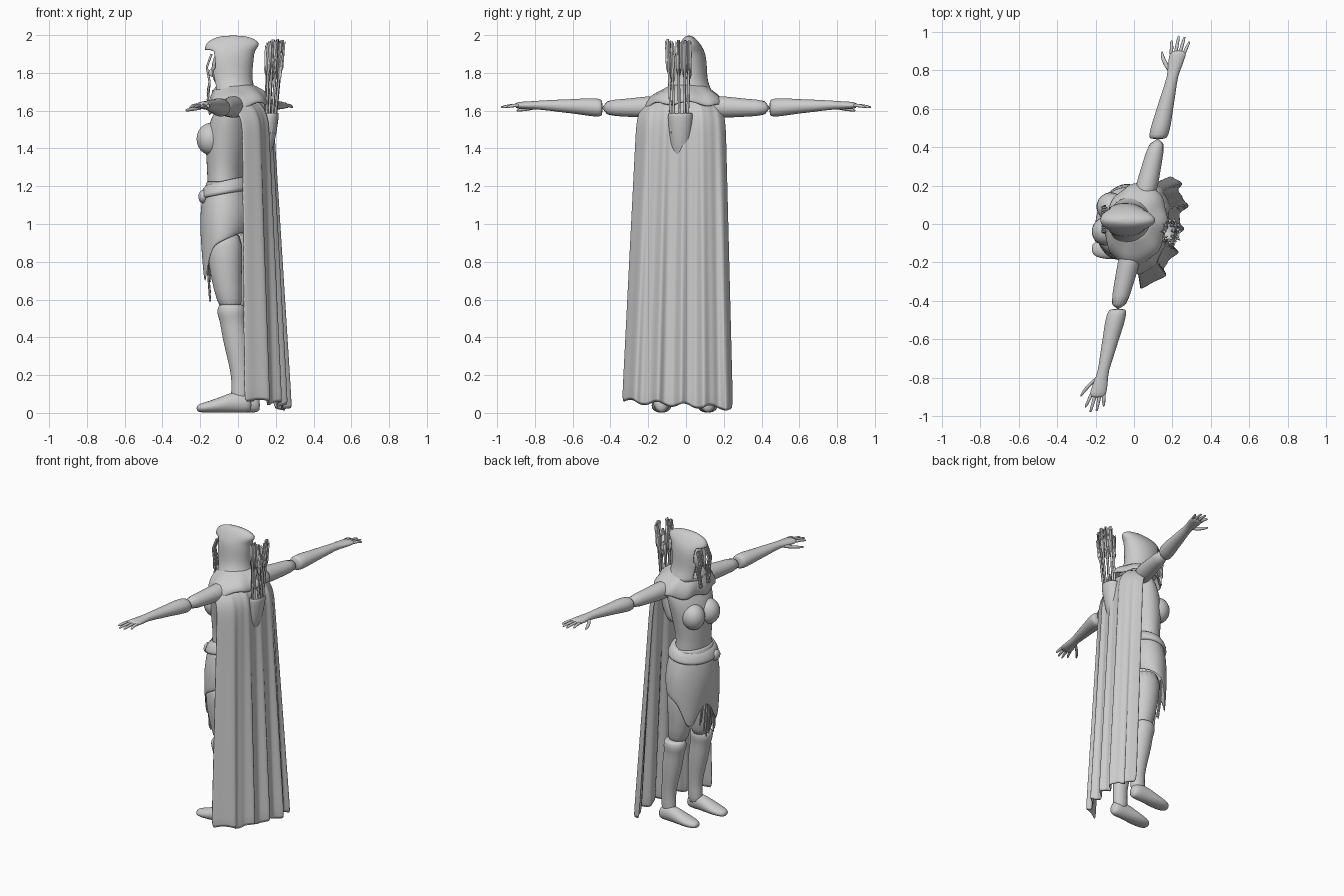
import bpy, bmesh, math, random
from mathutils import Matrix, Vector

random.seed(4)
if "Cube" in bpy.data.objects:
    bpy.data.objects.remove(bpy.data.objects["Cube"])

grey = bpy.data.materials.new("plain_grey")
grey.use_nodes = True
grey.diffuse_color = (0.6, 0.6, 0.6, 1)
grey.node_tree.nodes["Principled BSDF"].inputs["Base Color"].default_value = (0.6, 0.6, 0.6, 1)
TURN = Matrix.Rotation(math.radians(-11), 4, "Z")


def finish(name, bm, smooth=1, thick=0, turn=False):
    if turn:
        bm.transform(TURN)
    bmesh.ops.recalc_face_normals(bm, faces=bm.faces)
    for f in bm.faces:
        f.smooth = True
    mesh = bpy.data.meshes.new(name)
    bm.to_mesh(mesh)
    bm.free()
    mesh.materials.append(grey)
    ob = bpy.data.objects.new(name, mesh)
    bpy.context.collection.objects.link(ob)
    if thick:
        ob.modifiers.new("thickness", "SOLIDIFY").thickness = thick
    if smooth:
        ob.modifiers.new("smooth", "SUBSURF").levels = smooth
        ob.modifiers["smooth"].render_levels = smooth
    return ob


def rings(sections, axis="z", n=16, caps=True, shift=None):
    """Skin elliptical sections (x, y, z, radius a, radius b) laid across an axis."""
    bm = bmesh.new()
    loops = []
    for x, y, z, a, b in sections:
        loop = []
        for i in range(n):
            t = math.tau * i / n
            c, s = a * math.cos(t), b * math.sin(t)
            off = {"z": (c, s, 0), "y": (c, 0, s), "x": (0, c, s)}[axis]
            p = Vector((x, y, z)) + Vector(off)
            if shift:
                p += Vector(shift(t, len(loops)))
            loop.append(bm.verts.new(p))
        loops.append(loop)
    for lo, hi in zip(loops, loops[1:]):
        for i in range(n):
            j = (i + 1) % n
            bm.faces.new((lo[i], lo[j], hi[j], hi[i]))
    if caps:
        bm.faces.new(loops[0])
        bm.faces.new(loops[-1])
    return bm


def ball(name, centre, size, turn=False):
    bm = bmesh.new()
    bmesh.ops.create_uvsphere(bm, u_segments=20, v_segments=12, radius=1,
                              matrix=Matrix.Translation(centre) @ Matrix.Diagonal((*size, 1)))
    return finish(name, bm, 0, turn=turn)


def strands(name, paths, radius):
    data = bpy.data.curves.new(name, "CURVE")
    data.dimensions = "3D"
    data.bevel_depth = radius
    data.bevel_resolution = 1
    data.use_fill_caps = True
    for path in paths:
        spline = data.splines.new("POLY")
        spline.points.add(len(path) - 1)
        for point, p in zip(spline.points, path):
            point.co = (*p, 1)
    data.materials.append(grey)
    bpy.context.collection.objects.link(bpy.data.objects.new(name, data))


# Torso and bust
finish("torso", rings([
    (-.06, 0, 1.1, .1, .15), (-.07, 0, 1.22, .093, .13), (-.07, 0, 1.3, .095, .128),
    (-.06, 0, 1.42, .115, .15), (-.045, 0, 1.52, .115, .165), (-.02, 0, 1.6, .1, .18),
    (0, 0, 1.67, .075, .14), (-.02, .01, 1.76, .05, .05)], n=20), turn=True)
for side, y in (("left", .065), ("right", -.065)):
    ball(side + "_bust", (-.135, y, 1.45), (.075, .075, .085), True)


# Skirt with two long front points, belt and buckle
def hem(t, row):
    a = math.atan2(math.sin(t), math.cos(t))
    point = math.exp(-((abs(a) - 2.5) / .35) ** 2)
    drop = (0, 0, .2, .5, 1)[row]
    return (0, 0, -drop * .17 * point + drop * .06 * math.cos(t))


finish("skirt", rings([
    (-.065, 0, 1.23, .1, .14), (-.06, 0, 1.14, .13, .175), (-.06, 0, 1.05, .142, .195),
    (-.06, 0, .97, .135, .2), (-.06, 0, .9, .122, .2)], n=40, caps=False, shift=hem), 1, .008, True)
finish("belt", rings([
    (-.065, 0, 1.15, .125, .17), (-.065, 0, 1.16, .14, .185), (-.065, 0, 1.19, .132, .175),
    (-.065, 0, 1.22, .115, .158), (-.065, 0, 1.23, .1, .145)], n=28,
    shift=lambda t, row: (0, 0, .025 * math.cos(t))), turn=True)
ball("belt_knot", (-.185, -.06, 1.145), (.025, .04, .035))

# Fringe hanging between the skirt points
strands("fringe", [
    [(-.16 - .002 * i, y, .98), (-.165, y + .004, .82), (-.148, y, random.uniform(.58, .72))]
    for i, y in enumerate([-.1, -.085, -.06, -.035, -.01, .015, .045, .06])], .005)

# Legs and boots
for side, dx, y in (("right", 0, -.12), ("left", .045, .105)):
    out = math.copysign(1, y)
    leg = [(-.07, .98, .1, .09), (-.07, .8, .093, .085), (-.055, .65, .075, .068), (-.035, .53, .06, .055)]
    finish(side + "_leg", rings([(x + dx, y - out * .02, z, a, b) for x, z, a, b in leg]))
    boot = [(-.035, .575, .06, .055), (-.035, .565, .074, .067), (-.035, .52, .078, .07),
            (-.03, .495, .068, .06), (-.015, .4, .07, .06), (0, .3, .06, .052),
            (.015, .18, .046, .04), (.012, .1, .052, .042), (.012, .04, .045, .038)]
    finish(side + "_boot", rings([(x + dx, y, z, a, b) for x, z, a, b in boot]))
    foot = [(.072, .04, .02, .03), (.05, .05, .042, .05), (-.02, .058, .045, .058),
            (-.08, .045, .052, .045), (-.15, .032, .055, .032), (-.2, .026, .042, .024),
            (-.22, .024, .02, .014)]
    finish(side + "_foot", rings([(x + dx, y + out * .01, z, a, b) for x, z, a, b in foot], "x"))

# Arms, gloves and fingers
for side, s in (("right", -1), ("left", 1)):
    def along(y, dx=0, z=1.625):
        return (.02 + .235 * s * y + dx, s * y, z)

    arm = [(.1, 1.62, .06, .06), (.2, 1.62, .06, .06), (.3, 1.615, .052, .048), (.45, 1.615, .043, .043)]
    finish(side + "_arm", rings([(*along(y, 0, z), a, b) for y, z, a, b in arm], "y"))
    glove = [(.44, 1.615, .042, .042), (.46, 1.615, .052, .05), (.52, 1.62, .052, .048),
             (.58, 1.622, .045, .04), (.68, 1.626, .038, .033), (.77, 1.63, .027, .024),
             (.82, 1.628, .038, .022), (.88, 1.628, .045, .02), (.905, 1.627, .04, .014)]
    finish(side + "_glove", rings([(*along(y, 0, z), a, b) for y, z, a, b in glove], "y"))
    for k, reach in enumerate((.955, .98, .975, .95)):
        dx = -.034 + .022 * k
        finish(f"{side}_finger_{k + 1}", rings([
            (*along(.875, dx, 1.628), .011, .011), (*along(.92, dx * 1.15, 1.628), .01, .01),
            (*along(reach - .01, dx * 1.4, 1.62), .008, .008),
            (*along(reach, dx * 1.4, 1.618), .004, .004)], "y", 8))
    finish(side + "_thumb", rings([
        (*along(.79, -.015, 1.622), .014, .014), (*along(.83, -.05, 1.612), .015, .013),
        (*along(.87, -.077, 1.605), .011, .01), (*along(.9, -.087, 1.6), .005, .005)], "y", 8))

# Head inside an open hood
ball("head", (-.055, .025, 1.82), (.085, .07, .115))
ball("nose", (-.14, .025, 1.8), (.015, .01, .02))
hood = rings([
    (-.01, .01, 1.67, .13, .15), (-.025, .015, 1.71, .115, .118), (-.037, .02, 1.76, .113, .094),
    (-.045, .022, 1.82, .122, .09), (-.045, .022, 1.88, .13, .086), (-.045, .022, 1.92, .133, .075),
    (-.025, .02, 1.955, .15, .055), (-.025, .018, 1.985, .105, .032), (-.025, .015, 1.998, .05, .012)], n=28)
opening = []
for f in hood.faces:
    c = f.calc_center_median()
    if c.x < -.08 and 1.71 < c.z < 1.92 and abs(c.y - .022) < .062:
        opening.append(f)
bmesh.ops.delete(hood, geom=opening, context="FACES")
finish("hood", hood, 1, .008)
strands("hair", [
    [(-.14, .022 + y, 1.9), (-.165, .022 + y * 1.1, 1.83), (-.15, .022 + y * 1.2, 1.75),
     (-.16, .022 + y, random.uniform(1.64, 1.71))]
    for y in (-.058, -.05, -.04, -.03, .032, .042, .05, .06)], .006)

# Draped cowl round the neck, ruffled along its lower edge
finish("cowl", rings([
    (-.02, .01, 1.74, .095, .09), (-.01, .005, 1.71, .125, .13), (0, 0, 1.68, .15, .185),
    (.01, 0, 1.64, .165, .215), (.012, 0, 1.61, .16, .22)], n=36, caps=False,
    shift=lambda t, row: (.008 * row / 4 * math.sin(9 * t), 0,
                          .007 * row * math.cos(t) + .003 * row * math.sin(7 * t))), 1, .008, True)

# Long cape, folds deepening toward the ragged hem
cape = bmesh.new()
COLS, ROWS = 48, 16
grid = []
for r in range(ROWS + 1):
    v = (r / ROWS) ** 1.3
    neck = (1 - min(1, r / 2.5)) ** 2
    row = []
    for c in range(COLS + 1):
        s = 2 * c / COLS - 1
        fold = (.004 + .016 * v) * (math.sin(s * 15 + .6) + .4 * math.sin(s * 31))
        x = .06 + .06 * v + (.035 + .035 * v) * s + (.105 + .01 * v) * (1 - s ** 4) + fold
        y = -.025 - .02 * v + (.235 + .062 * v) * s * (1 - .2 * neck)
        hem_z = .035 - .02 * s + .012 * math.sin(s * 13)
        z = 1.69 + (hem_z - 1.69) * v - .03 * s * s * (1 - v)
        row.append(cape.verts.new((x - .1 * neck, y, z)))
    grid.append(row)
for lo, hi in zip(grid, grid[1:]):
    for c in range(COLS):
        cape.faces.new((lo[c], lo[c + 1], hi[c + 1], hi[c]))
finish("cape", cape, 1, .008)

# Quiver with a bundle of feathered arrows
finish("quiver", rings([
    (.11, -.03, 1.3, .04, .045), (.14, -.03, 1.42, .055, .055), (.165, -.03, 1.55, .05, .066),
    (.17, -.03, 1.59, .048, .066), (.17, -.03, 1.59, .038, .056), (.165, -.03, 1.53, .034, .05)], n=20))
shafts = []
feathers = bmesh.new()
for k in range(10):
    t = math.tau * k / 10
    low = Vector((.168 + .025 * math.cos(t), -.035 + .045 * math.sin(t), 1.48))
    top = Vector((.198 + .04 * math.cos(t), -.04 + .06 * math.sin(t), 1.94 + random.uniform(-.04, .05)))
    shafts.append([low, top])
    for turn in (0, math.pi / 2):
        across = Vector((math.cos(t + turn), math.sin(t + turn), 0)) * .015
        quad = []
        for f, w, lift in ((.62, .3, 0), (.7, 1, 0), (.97, 1, .01), (.93, 0, 0),
                           (.97, -1, .01), (.7, -1, 0), (.62, -.3, 0)):
            quad.append(feathers.verts.new(low.lerp(top, f) + across * w + Vector((0, 0, lift))))
        feathers.faces.new(quad)
strands("arrow_shafts", shafts, .007)
finish("arrow_feathers", feathers, 0, .003)
